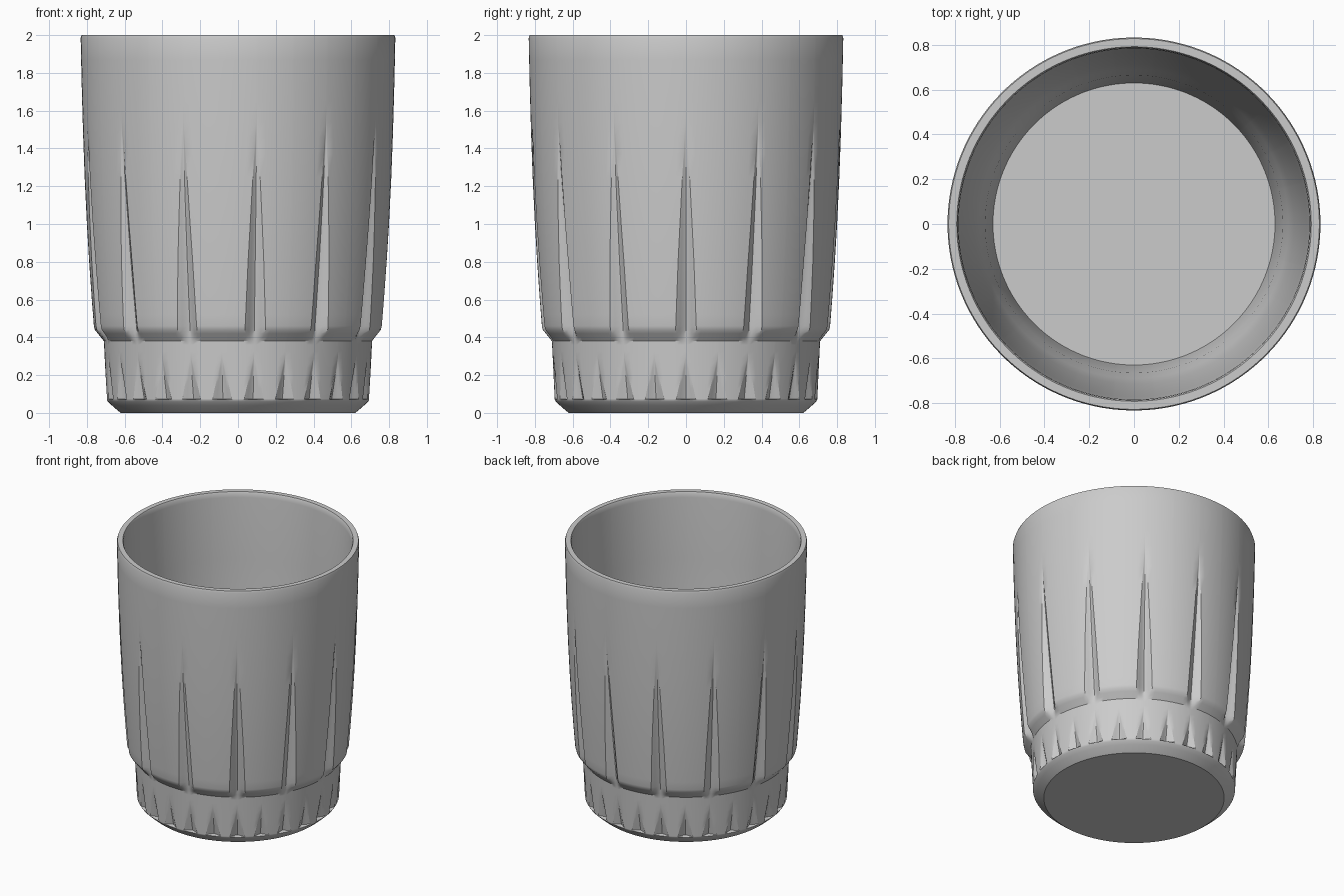
import bpy, bmesh, math

if "Cube" in bpy.data.objects:
    bpy.data.objects.remove(bpy.data.objects["Cube"])

N = 13                          # long flutes; twice as many base notches
SECTOR = 2 * math.pi / N


def lerp_table(table, z):
    for (z0, v0), (z1, v1) in zip(table, table[1:]):
        if z <= z1:
            return v0 + (v1 - v0) * max(0, (z - z0) / (z1 - z0))
    return table[-1][1]


# outer profile (z, radius)
OUTER = [(0, .62), (.012, .636), (.04, .668), (.06, .689), (.07, .695), (.38, .71),
         (.44, .758), (.46, .763), (.6, .774), (.8, .788), (1, .80), (1.25, .812),
         (1.5, .821), (1.75, .828), (1.985, .833), (2, .828)]
# flute floor, flute half width, notch depth and notch half width against height
FLOOR = [(.36, .709), (.44, .716), (.8, .757), (1.2, .796), (1.54, .8225)]
FLUTE_W = [(.30, .004), (.36, .012), (.40, .045), (.44, .055), (.8, .042), (1.54, .005)]
NOTCH_D = [(.074, .032), (.29, 0)]
NOTCH_W = [(.074, .052), (.29, .004)]
INNER = [(1.99, .787), (1.96, .784), (1.5, .772), (1, .75), (.6, .715), (.46, .69),
         (.38, .665), (.2, .64), (.12, .63)]


def ring_points(z):
    """One outer ring; columns follow the tapering flute and notch edges."""
    r = lerp_table(OUTER, z)
    w_odd = lerp_table(NOTCH_W, z) / r
    w_even = w_odd if z < .295 else lerp_table(FLUTE_W, z) / r
    d_odd = lerp_table(NOTCH_D, z) if z > .072 else 0
    d_even = d_odd
    if .36 <= z <= 1.54:
        d_even = max(0, r - lerp_table(FLOOR, z))
    half = SECTOR / 2
    steps = [(0, 1), (.25, .85), (.6, .42), (1, 0)]
    cols = [(w_even * t, d_even * d) for t, d in steps]
    a, b = w_even, half - w_odd
    cols += [(a + (b - a) * i / 5, 0) for i in range(1, 5)]
    cols += [(half - w_odd * t, d_odd * d) for t, d in reversed(steps)]
    cols += [(SECTOR - t, d) for t, d in reversed(cols[1:-1])]
    return [((r - d) * math.cos(k * SECTOR + t), (r - d) * math.sin(k * SECTOR + t), z)
            for k in range(N) for t, d in cols]


# tumbler: fluted outer wall, rim, inner wall and floor as one skin
bm = bmesh.new()
heights = [0, .012, .04, .06, .07, .074, .13, .185, .24, .29, .325, .36, .38, .40, .42,
           .44, .46, .52, .6, .7, .8, .9, 1, 1.12, 1.25, 1.37, 1.46, 1.54, 1.65, 1.75,
           1.87, 1.985, 2]
rows = [ring_points(z) for z in heights]
top = rows[-1]


def plain_ring(r, z):
    out = []
    for x, y, _ in top:
        s = r / math.hypot(x, y)
        out.append((x * s, y * s, z))
    return out


rows.append(plain_ring(.792, 2))
rows += [plain_ring(r, z) for z, r in INNER]
rings = [[bm.verts.new(p) for p in row] for row in rows]
for lower, upper in zip(rings, rings[1:]):
    for i in range(len(lower)):
        j = (i + 1) % len(lower)
        bm.faces.new((lower[i], lower[j], upper[j], upper[i]))

# underside and inside floor
bm.faces.new(list(reversed(rings[0])))
bm.faces.new(rings[-1])
bmesh.ops.recalc_face_normals(bm, faces=bm.faces[:])

mesh = bpy.data.meshes.new("fluted_tumbler")
bm.to_mesh(mesh)
bm.free()
cup = bpy.data.objects.new("fluted_tumbler", mesh)
bpy.context.collection.objects.link(cup)
bpy.context.view_layer.objects.active = cup
cup.select_set(True)
bpy.ops.object.shade_smooth_by_angle(angle=math.radians(32))
